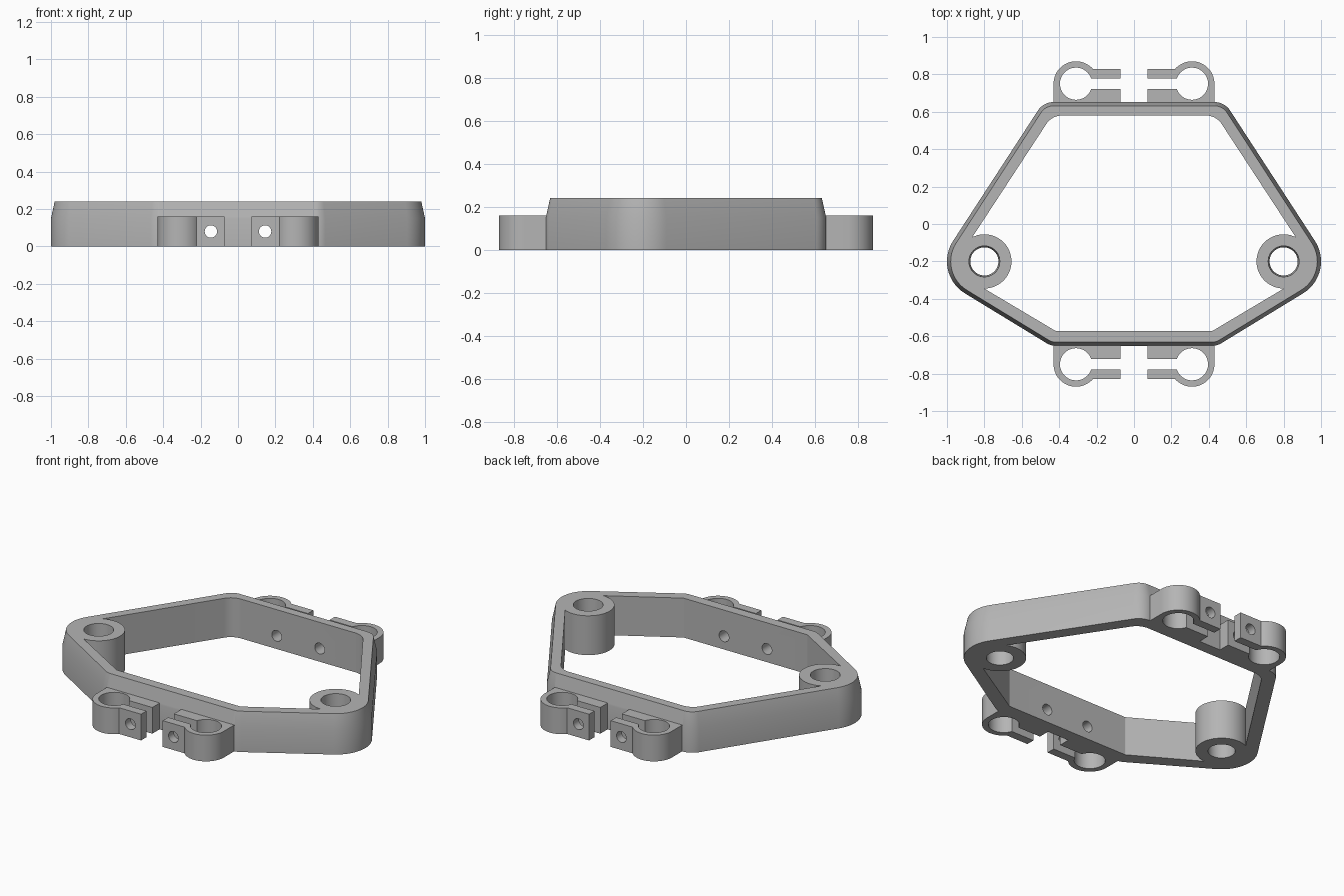
import bpy, bmesh, math
from mathutils import Vector, Matrix

cube = bpy.data.objects.get("Cube")
if cube:
    bpy.data.objects.remove(cube, do_unlink=True)

HEIGHT, TAPER_Z, TAPER = 0.24, 0.15, 0.02
CLAMP_H = 0.16

grey = bpy.data.materials.new("plain grey")
grey.use_nodes = True
colour = (0.46, 0.46, 0.46, 1)
grey.diffuse_color = colour
grey.node_tree.nodes["Principled BSDF"].inputs["Base Color"].default_value = colour


def arc(cx, cy, r, a0, a1, n):
    """Points on an arc from angle a0 to a1 (radians)."""
    return [(cx + r * math.cos(a0 + (a1 - a0) * i / n),
             cy + r * math.sin(a0 + (a1 - a0) * i / n)) for i in range(n + 1)]


def belt(half, shrink=0.0, n=16):
    """Outline of a belt around circles (x, y, r), listed front to back on +x."""
    circles = half + [(-x, y, r) for x, y, r in reversed(half)]
    angles = []
    for i, (x, y, r) in enumerate(circles):
        nx, ny, nr = circles[(i + 1) % len(circles)]
        d = Vector((nx - x, ny - y))
        angles.append(math.atan2(d.y, d.x) - math.acos((r - nr) / d.length)
                      + 0.0)
    points = []
    for i, (x, y, r) in enumerate(circles):
        a0, a1 = angles[i - 1], angles[i]
        a1 = a0 + (a1 - a0) % (2 * math.pi)
        points += arc(x, y, r - shrink, a0, a1, n)
    return points


def loft(name, layers):
    """Closed solid through stacked outlines given as (z, points)."""
    bm = bmesh.new()
    rings = [[bm.verts.new((x, y, z)) for x, y in pts] for z, pts in layers]
    for low, high in zip(rings, rings[1:]):
        for i in range(len(low)):
            bm.faces.new((low[i - 1], low[i], high[i], high[i - 1]))
    bm.faces.new(rings[0][::-1])
    bm.faces.new(rings[-1])
    bmesh.ops.recalc_face_normals(bm, faces=bm.faces)
    mesh = bpy.data.meshes.new(name)
    bm.to_mesh(mesh)
    bm.free()
    mesh.materials.append(grey)
    obj = bpy.data.objects.new(name, mesh)
    bpy.context.collection.objects.link(obj)
    return obj


def circle(x, y, r, n=48):
    return arc(x, y, r, 0, 2 * math.pi, n)[:-1]


def combine(target, other, operation):
    """Apply a boolean and discard the helper."""
    mod = target.modifiers.new(operation, 'BOOLEAN')
    mod.operation, mod.object, mod.solver = operation, other, 'EXACT'
    bpy.context.view_layer.objects.active = target
    bpy.ops.object.modifier_apply(modifier=mod.name)
    bpy.data.objects.remove(other, do_unlink=True)


# Six-sided frame with a tapered upper edge
outer = [(0.415, -0.552, 0.1), (0.8, -0.2, 0.2), (0.43, 0.552, 0.1)]
inner = [(0.415, -0.565, 0.008), (0.8, -0.2, 0.125), (0.385, 0.48, 0.1)]
frame = loft("mounting_frame", [(0, belt(outer)), (TAPER_Z, belt(outer)),
                                (HEIGHT, belt(outer, TAPER))])
opening = belt(inner)
combine(frame, loft("opening", [(-0.1, opening), (0.4, opening)]), 'DIFFERENCE')

# Side bosses with upright bores
for side in (1, -1):
    ring = circle(side * 0.8, -0.2, 0.145)
    combine(frame, loft("boss", [(0, ring), (HEIGHT, ring)]), 'UNION')
for side in (1, -1):
    bore = loft("bore", [(-0.01, circle(side * 0.8, -0.2, 0.075)),
                         (HEIGHT + 0.01, circle(side * 0.8, -0.2, 0.083))])
    combine(frame, bore, 'DIFFERENCE')

# Split rod clamp: solid base, round shell, slot and tightening tab
CX, CY, R, BORE, TIP = 0.31, 0.75, 0.12, 0.086, 0.073
SLOT_IN, SLOT_OUT, TAB = 0.722, 0.778, 0.83
clamp = [(TIP, 0.63), (CX + R, 0.63)]
clamp += arc(CX, CY, R, 0, math.pi - math.asin((TAB - CY) / R), 28)
clamp += [(TIP, TAB), (TIP, SLOT_OUT)]
clamp += arc(CX, CY, BORE, math.pi - math.asin((SLOT_OUT - CY) / BORE),
             -math.pi + math.asin((CY - SLOT_IN) / BORE), 40)
clamp += [(TIP, SLOT_IN)]
for sx in (1, -1):
    for sy in (1, -1):
        outline = [(sx * x, sy * y) for x, y in clamp]
        combine(frame, loft("clamp", [(0, outline), (CLAMP_H, outline)]), 'UNION')

# Screw holes through the tabs and walls
for sx in (1, -1):
    for sy in (1, -1):
        hole = circle(0, 0, 0.033, 32)
        screw = loft("screw_hole", [(0.5, hole), (0.95, hole)])
        screw.data.transform(Matrix.Translation((sx * 0.145, 0, CLAMP_H / 2))
                             @ Matrix.Rotation(-sy * math.pi / 2, 4, 'X'))
        combine(frame, screw, 'DIFFERENCE')

# Smooth the curved walls and keep the edges crisp
bpy.ops.object.select_all(action='DESELECT')
frame.select_set(True)
bpy.context.view_layer.objects.active = frame
bpy.ops.object.shade_smooth_by_angle(angle=math.radians(25))
